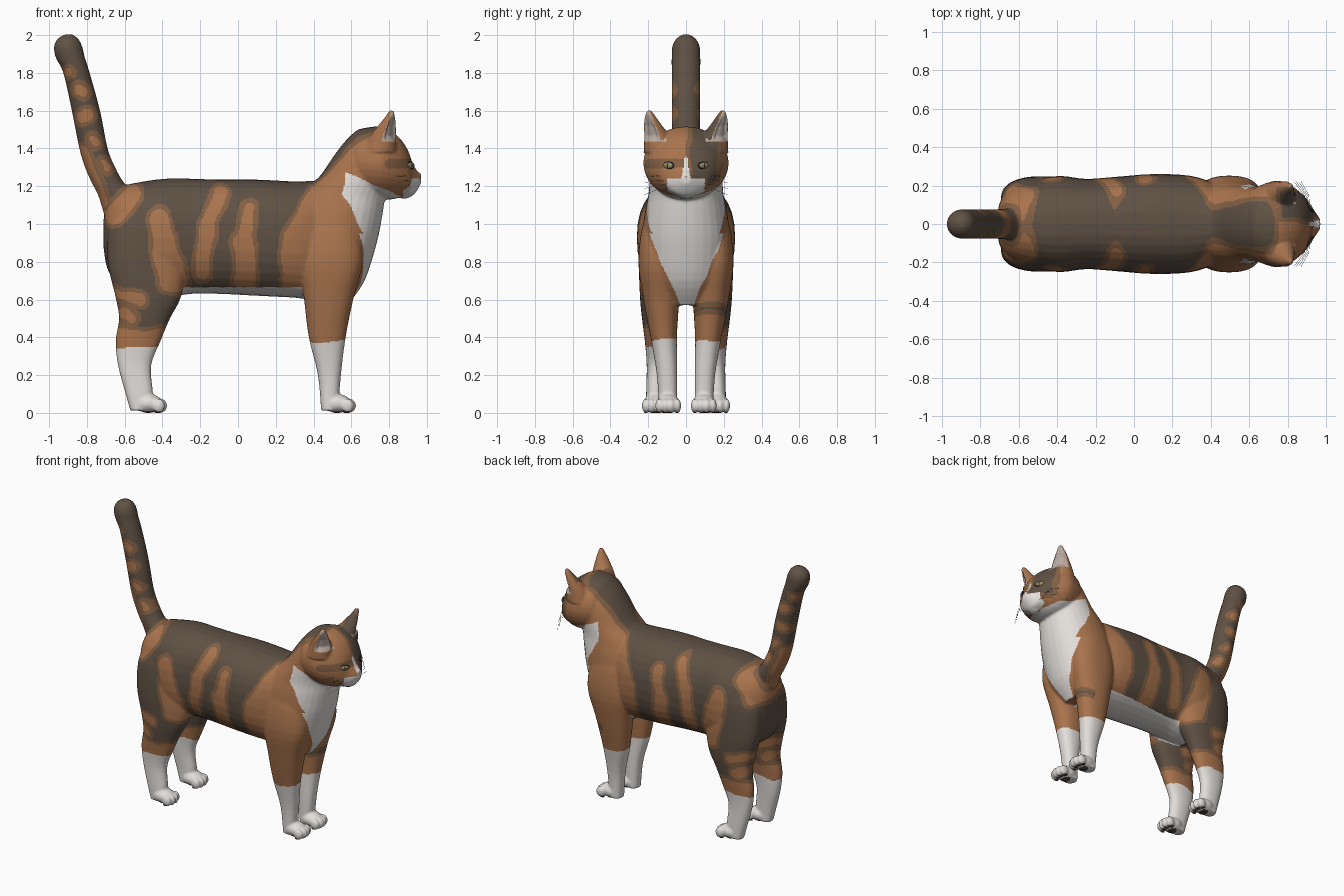
import bpy, bmesh, math
from mathutils import Vector, Matrix, noise
from mathutils.bvhtree import BVHTree

if "Cube" in bpy.data.objects:
    bpy.data.objects.remove(bpy.data.objects["Cube"])

COLORS = {
    "dark_fur": (0.115, 0.082, 0.058), "orange_fur": (0.40, 0.175, 0.075),
    "mid_fur": (0.225, 0.115, 0.057), "white_fur": (0.76, 0.73, 0.70),
    "ear_inner": (0.48, 0.40, 0.35), "nose_skin": (0.50, 0.34, 0.29),
    "pad_skin": (0.07, 0.05, 0.045), "eye_iris": (0.30, 0.27, 0.13),
    "eye_black": (0.02, 0.017, 0.015), "whisker": (0.6, 0.58, 0.55)}
MATS = {}
for name, c in COLORS.items():
    MATS[name] = bpy.data.materials.new(name)
    MATS[name].diffuse_color = (*c, 1)


def finish(bm, name, mat):
    me = bpy.data.meshes.new(name)
    bm.to_mesh(me)
    bm.free()
    ob = bpy.data.objects.new(name, me)
    bpy.context.collection.objects.link(ob)
    me.materials.append(MATS[mat])
    me.polygons.foreach_set("use_smooth", [True] * len(me.polygons))
    return ob


def catmull(rows, steps=4):
    out = []
    for i in range(len(rows) - 1):
        p = [rows[max(0, min(len(rows) - 1, i + k))] for k in (-1, 0, 1, 2)]
        for s in range(steps):
            t = s / steps
            out.append([0.5 * (2 * b + (c - a) * t + (2*a - 5*b + 4*c - d) * t*t
                               + (3*b - a - 3*c + d) * t**3) for a, b, c, d in zip(*p)])
    return out + [list(rows[-1])]


def loft(bm, axis, rows, side=1, power=2.3, n=32):
    """rows: (position along axis, low edge, high edge, y centre, half width)"""
    rings = []
    for t, a0, a1, yc, hw in catmull(rows):
        ring = []
        for k in range(n):
            ang = 2 * math.pi * k / n
            c, s = math.cos(ang), math.sin(ang)
            u = math.copysign(abs(c) ** (2 / power), c)
            v = math.copysign(abs(s) ** (2 / power), s)
            a = (a0 + a1) / 2 + u * (a1 - a0) / 2
            y = side * (yc + v * max(hw, 0.003))
            ring.append(bm.verts.new((t, y, a) if axis == 'x' else (a, y, t)))
        rings.append(ring)
    faces = [bm.faces.new(rings[0]), bm.faces.new(rings[-1])]
    for r, q in zip(rings, rings[1:]):
        faces += [bm.faces.new((r[k], r[(k+1) % n], q[(k+1) % n], q[k])) for k in range(n)]
    bmesh.ops.recalc_face_normals(bm, faces=faces)


def ball(bm, loc, size, rot=0.0):
    m = Matrix.Translation(loc) @ Matrix.Rotation(rot, 4, 'Z') @ Matrix.Diagonal((*size, 1))
    bmesh.ops.create_uvsphere(bm, u_segments=20, v_segments=12, radius=1, matrix=m)


# torso, chest with neck, head, tail
bm = bmesh.new()
loft(bm, 'x', [(-.712, .88, 1.02, 0, .05), (-.69, .76, 1.12, 0, .13), (-.62, .67, 1.195, 0, .20),
               (-.5, .62, 1.225, 0, .235), (-.38, .61, 1.24, 0, .25), (-.25, .63, 1.24, 0, .235),
               (-.1, .63, 1.235, 0, .245), (.1, .62, 1.235, 0, .26), (.3, .61, 1.225, 0, .25),
               (.45, .6, 1.22, 0, .20), (.6, .7, 1.12, 0, .15)])
loft(bm, 'z', [(.57, .38, .58, 0, .12), (.7, .3, .67, 0, .20), (.9, .25, .735, 0, .232),
               (1.05, .27, .765, 0, .22), (1.15, .32, .78, 0, .20), (1.25, .43, .80, 0, .19),
               (1.35, .50, .82, 0, .18), (1.43, .56, .8, 0, .15), (1.49, .62, .74, 0, .09)], power=2.1)
loft(bm, 'x', [(.57, 1.22, 1.42, 0, .11), (.62, 1.16, 1.49, 0, .18), (.68, 1.14, 1.51, 0, .21),
               (.75, 1.13, 1.515, 0, .226), (.81, 1.13, 1.49, 0, .205), (.86, 1.14, 1.45, 0, .17),
               (.90, 1.145, 1.39, 0, .13), (.925, 1.15, 1.32, 0, .09), (.95, 1.18, 1.28, 0, .055),
               (.969, 1.215, 1.268, 0, .025)], power=2.0)
loft(bm, 'z', [(1.02, -.70, -.5, 0, .06), (1.15, -.74, -.54, 0, .08), (1.22, -.775, -.605, 0, .078),
               (1.3, -.81, -.65, 0, .076), (1.4, -.84, -.69, 0, .076), (1.6, -.88, -.73, 0, .076),
               (1.8, -.925, -.785, 0, .076), (1.88, -.965, -.81, 0, .076), (1.94, -.974, -.825, 0, .073),
               (1.98, -.955, -.845, 0, .052), (2.003, -.92, -.875, 0, .02)], power=2.0)
ball(bm, (.88, 0, 1.166), (.045, .05, .033))
# paired legs, paws, ears and muzzle lobes
for s in (1, -1):
    loft(bm, 'z', [(.012, -.57, -.46, .165, .045), (.1, -.595, -.45, .165, .046), (.25, -.635, -.46, .16, .048),
                   (.38, -.648, -.41, .16, .058), (.5, -.63, -.36, .158, .075), (.62, -.65, -.30, .152, .092),
                   (.8, -.69, -.28, .14, .108), (1.0, -.68, -.33, .12, .11), (1.12, -.6, -.4, .1, .07)], s)
    loft(bm, 'z', [(.012, .44, .53, .095, .048), (.2, .423, .545, .10, .054), (.4, .375, .57, .118, .07),
                   (.6, .35, .61, .132, .094), (.8, .33, .66, .15, .102), (1.0, .36, .64, .13, .097),
                   (1.1, .42, .6, .1, .06)], s)
    loft(bm, 'z', [(1.38, .66, .84, .14, .085), (1.46, .695, .838, .152, .069), (1.53, .75, .836, .178, .045),
                   (1.575, .785, .83, .19, .026), (1.602, .80, .825, .195, .012)], s, power=2)
    ball(bm, (.89, s * .04, 1.208), (.052, .052, .038))
    for px, py in ((.53, .094), (-.47, .165)):
        ball(bm, (px - .005, s * py, .05), (.075, .063, .05))
        for k in (-1.5, -.5, .5, 1.5):
            ball(bm, (px + .068 - .012 * abs(k), s * (py + k * .032), .038), (.034, .021, .038))
source = finish(bm, "cat_source", "orange_fur")

# fuse everything into one smooth skin
mod = source.modifiers.new("fuse", 'REMESH')
mod.mode, mod.voxel_size = 'VOXEL', 0.0075
mod = source.modifiers.new("soften", 'SMOOTH')
mod.factor, mod.iterations = 0.5, 7
bpy.context.view_layer.update()
skin = bpy.data.meshes.new_from_object(source.evaluated_get(bpy.context.evaluated_depsgraph_get()))
bpy.data.objects.remove(source)
body = bpy.data.objects.new("cat_body", skin)
bpy.context.collection.objects.link(body)

# coat pattern: capsules (x, z, x, z, radius) seen from the side
STRIPES = [(-.42, 1.03, -.37, .70, .05), (-.39, .9, -.33, .70, .058), (-.09, 1.17, -.16, 1.0, .03),
           (-.16, 1.0, -.19, .74, .036), (.06, 1.09, .03, .9, .03), (.03, .9, .04, .69, .05),
           (-.56, 1.16, -.66, 1.05, .045), (-.64, .63, -.52, .60, .026), (-.60, .53, -.56, .5, .03),
           (-.82, 1.38, -.72, 1.12, .028),
           (-.77, 1.45, -.75, 1.43, .022), (-.83, 1.57, -.80, 1.58, .026), (-.84, 1.71, -.82, 1.70, .028),
           (-.71, 1.33, -.69, 1.30, .022), (-.90, 1.80, -.90, 1.81, .014)]


def seg(x, z, a, b, c, d):
    dx, dz = c - a, d - b
    t = max(0, min(1, ((x - a) * dx + (z - b) * dz) / (dx * dx + dz * dz + 1e-9)))
    return math.hypot(x - a - t * dx, z - b - t * dz)


def ear_facing(c, n):
    if c.z > 1.435 and abs(c.y) > .105 and c.x > .7:
        return n.dot(Vector((.77, math.copysign(.63, c.y), 0)))
    return 0


def coat(c, n):
    w = noise.noise(c * 9) * .018
    x, y, z = c
    ay = abs(y)
    if ear_facing(c, n) > .62:
        return "ear_inner"
    white = z + w < (.38 if x > 0 else .345)
    white |= z < .665 and n.z < -.6 and -.45 < x < .5 and ay < .2
    white |= (.55 < z < 1.27 - (x - .57) * .4 + w and x > .565 + max(0, 1.15 - z) * .5 + w
              and ay < .05 + .4 * (z - .58) + w and x < .87)
    white |= .55 < z < .95 and x > .5 and n.x > .35 and ay < .035 + .4 * (z - .55) + w
    white |= x > .875 and z < 1.24 and ay < .1
    white |= x > .88 and z < 1.36 and ay < .006 + (1.36 - z) * .14
    if white:
        return "white_fur"
    g = max(x - .235 - max(0, z - .95) * .62, .44 - z)         # front half and lower hind legs
    g = max([g] + [r - seg(x, z, *p) for *p, r in STRIPES]) + w
    ridge = seg(x, z, .3, 1.22, .66, 1.51)
    g = min(g, math.hypot(ridge, ay * .6) - .10 + w)           # dark nape
    g = min(g, max(.005 - y, .74 - x, 1.21 - z, ay - .19) + w)  # dark half of the face
    if y < 0:
        g = min(g, max(seg(x, z, .80, 1.32, .92, 1.32) - .024, -.015))
    elif n.x > .2:
        g = min(g, seg(x, z, .5, .53, .62, .56) - .03)
    return "orange_fur" if g > 0 else "mid_fur" if g > -.024 else "dark_fur"


names = ["dark_fur", "orange_fur", "mid_fur", "white_fur", "ear_inner"]
skin.materials.clear()
for nm in names:
    skin.materials.append(MATS[nm])
for p in skin.polygons:
    p.material_index = names.index(coat(p.center, p.normal))
    p.use_smooth = True
# hollow the ears
dents = []
for v in skin.vertices:
    f = ear_facing(v.co, v.normal)
    if f > .7:
        depth = .022 * min(1, (f - .7) / .2) * max(0, min(1, (1.58 - v.co.z) / .06, (v.co.z - 1.435) / .03))
        dents.append((v.index, Vector((.77, math.copysign(.63, v.co.y), 0)) * depth))
for i, d in dents:
    skin.vertices[i].co -= d

# eyes, set on the skin by ray
tree = BVHTree.FromPolygons([v.co.copy() for v in skin.vertices], [tuple(p.vertices) for p in skin.polygons])
for s, tag in ((1, "right"), (-1, "left")):
    hit = tree.ray_cast(Vector((2, s * .092, 1.31)), Vector((-1, 0, 0)))[0] or Vector((.87, s * .092, 1.31))
    rot = s * .6
    out = Vector((math.cos(rot), math.sin(rot), 0))
    for part, mat, size, off in (("eye_rim", "eye_black", (.009, .036, .020), 0),
                                 ("eye_iris", "eye_iris", (.009, .030, .016), .003),
                                 ("eye_pupil", "eye_black", (.007, .007, .014), .006)):
        bm = bmesh.new()
        ball(bm, hit + out * off, size, rot)
        finish(bm, f"{tag}_{part}", mat)
    # whiskers
    for k in range(4):
        cu = bpy.data.curves.new(f"{tag}_whisker", 'CURVE')
        cu.dimensions, cu.bevel_depth, cu.bevel_resolution = '3D', .001, 0
        sp = cu.splines.new('POLY')
        sp.points.add(2)
        z = 1.195 + k * .012
        for pt, co in zip(sp.points, ((.915, .06, z), (.91 - k * .008, .15, z + (k - 1) * .012),
                                      (.87 - k * .012, .22, z + (k - 2) * .02))):
            pt.co = (co[0], s * co[1], co[2], 1)
        cu.materials.append(MATS["whisker"])
        bpy.context.collection.objects.link(bpy.data.objects.new(f"{tag}_whisker", cu))
    # paw pads
    for px, py, part in ((.53, .094, "front_pads"), (-.47, .165, "hind_pads")):
        bm = bmesh.new()
        ball(bm, (px - .005, s * py, .007), (.03, .034, .007))
        for k in (-1.5, -.5, .5, 1.5):
            ball(bm, (px + .06 - .014 * abs(k), s * (py + k * .031), .007), (.016, .012, .007))
        finish(bm, f"{tag}_{part}", "pad_skin")

# nose
bm = bmesh.new()
ball(bm, (.952, 0, 1.25), (.018, .024, .016))
finish(bm, "nose", "nose_skin")

for m in bpy.data.materials:
    if m.users and not m.is_grease_pencil:
        m.use_nodes = True
        m.node_tree.nodes["Principled BSDF"].inputs["Base Color"].default_value = m.diffuse_color
